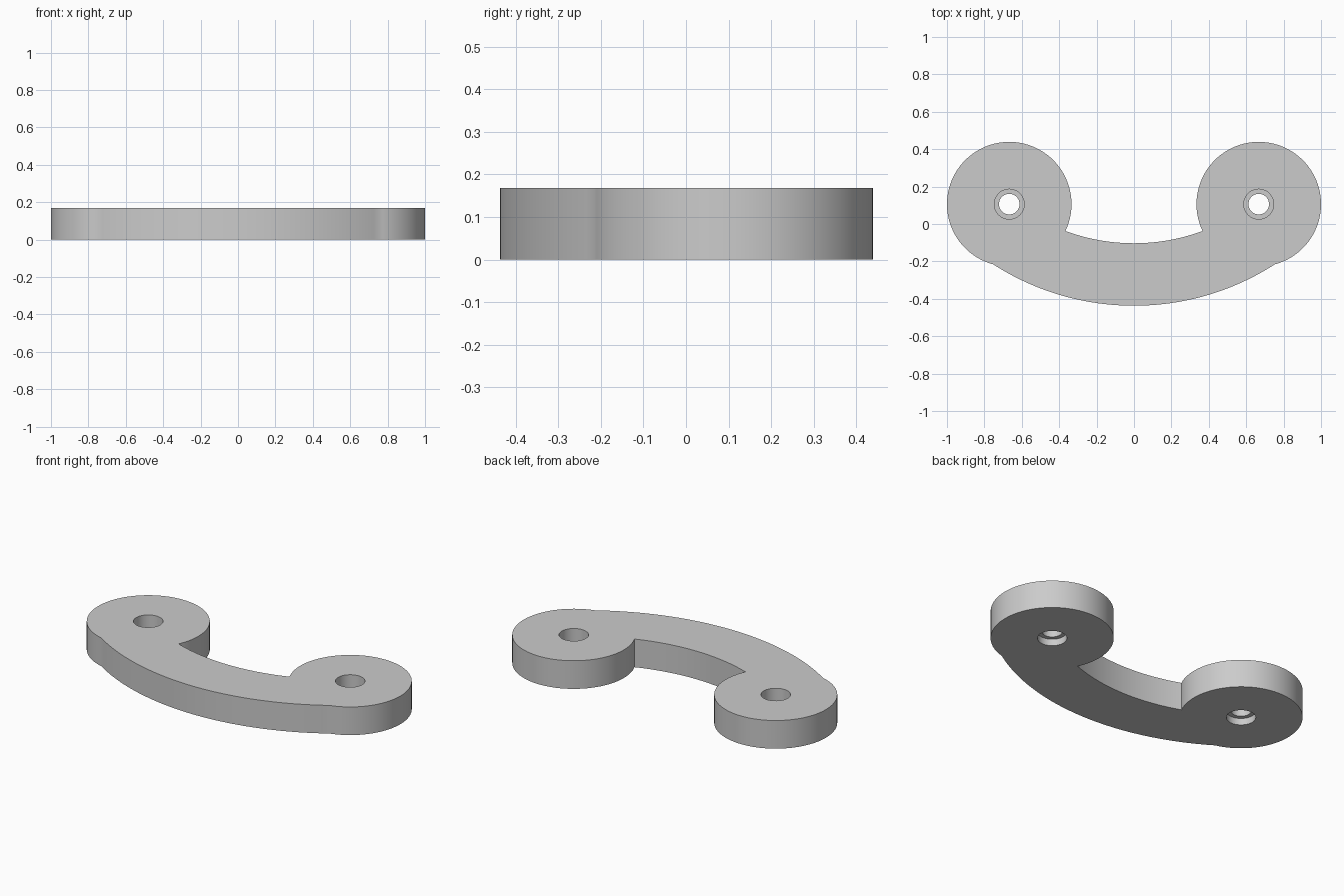
import bpy, bmesh, math
from math import sin, cos, pi

THICK = 0.168
DISC_X, DISC_Y, DISC_R = 0.667, 0.106, 0.333
ARC_Y, R_IN, R_OUT = 0.955, 1.058, 1.392
HOLE_R, LIP_R = 0.08, 0.055
LIP_LOW, LIP_HIGH = 0.04, 0.083

cube = bpy.data.objects.get("Cube")
if cube:
    bpy.data.objects.remove(cube, do_unlink=True)

grey = bpy.data.materials.new("light_grey")
grey.use_nodes = True
colour = (0.6, 0.6, 0.6, 1)
grey.diffuse_color = colour
grey.node_tree.nodes["Principled BSDF"].inputs["Base Color"].default_value = colour


def make_object(name, bm):
    bmesh.ops.recalc_face_normals(bm, faces=bm.faces)
    mesh = bpy.data.meshes.new(name)
    bm.to_mesh(mesh)
    bm.free()
    obj = bpy.data.objects.new(name, mesh)
    mesh.materials.append(grey)
    bpy.context.collection.objects.link(obj)
    return obj


def arc(cx, cy, r, start, end, steps):
    angles = [start + (end - start) * i / steps for i in range(steps + 1)]
    return [(cx + r * cos(a), cy + r * sin(a)) for a in angles]


def disc_angle(radius):
    """Angle on the right disc where it crosses the bar edge of this radius."""
    dx, dy = DISC_X, DISC_Y - ARC_Y
    dist = math.hypot(dx, dy)
    spread = math.acos((radius**2 - dist**2 - DISC_R**2) / (2 * dist * DISC_R))
    return math.atan2(dy, dx) - spread


# Outline of the right half: outer bar edge, disc, inner bar edge
start, end = disc_angle(R_OUT), disc_angle(R_IN) + 2 * pi
disc = arc(DISC_X, DISC_Y, DISC_R, start, end, 72)
outer_end = math.atan2(disc[0][1] - ARC_Y, disc[0][0])
inner_end = math.atan2(disc[-1][1] - ARC_Y, disc[-1][0])
half = arc(0, ARC_Y, R_OUT, -pi / 2, outer_end, 24)[:-1] + disc
half += arc(0, ARC_Y, R_IN, inner_end, -pi / 2, 16)[1:]
outline = half + [(-x, y) for x, y in reversed(half[1:-1])]

# Curved handle body
bm = bmesh.new()
base = bm.faces.new([bm.verts.new((x, y, 0)) for x, y in outline])
top = bmesh.ops.extrude_face_region(bm, geom=[base])["geom"]
bmesh.ops.translate(bm, vec=(0, 0, THICK),
                    verts=[v for v in top if isinstance(v, bmesh.types.BMVert)])
body = make_object("curved_handle", bm)

# Stepped screw holes, narrowed by a lip part way through
profile = [(HOLE_R, -0.05), (HOLE_R, LIP_LOW), (LIP_R, LIP_LOW),
           (LIP_R, LIP_HIGH), (HOLE_R, LIP_HIGH), (HOLE_R, THICK + 0.05)]
for side, name in ((-1, "right"), (1, "left")):
    bm = bmesh.new()
    rings = [[bm.verts.new((x, y, z)) for x, y in
              arc(side * DISC_X, DISC_Y, r, 0, 2 * pi, 48)[:-1]] for r, z in profile]
    for low, high in zip(rings, rings[1:]):
        for i in range(len(low)):
            bm.faces.new((low[i - 1], low[i], high[i], high[i - 1]))
    bm.faces.new(rings[0])
    bm.faces.new(rings[-1])
    cutter = make_object(name + "_hole_cutter", bm)
    cutter.hide_render = True
    mod = body.modifiers.new(name + "_hole", "BOOLEAN")
    mod.operation, mod.solver, mod.object = "DIFFERENCE", "EXACT", cutter
    bpy.context.view_layer.objects.active = body
    bpy.ops.object.modifier_apply(modifier=mod.name)
    bpy.data.objects.remove(cutter, do_unlink=True)

# Smooth curved walls, crisp rims
bpy.ops.object.select_all(action="DESELECT")
body.select_set(True)
bpy.context.view_layer.objects.active = body
bpy.ops.object.shade_smooth_by_angle(angle=math.radians(25))
